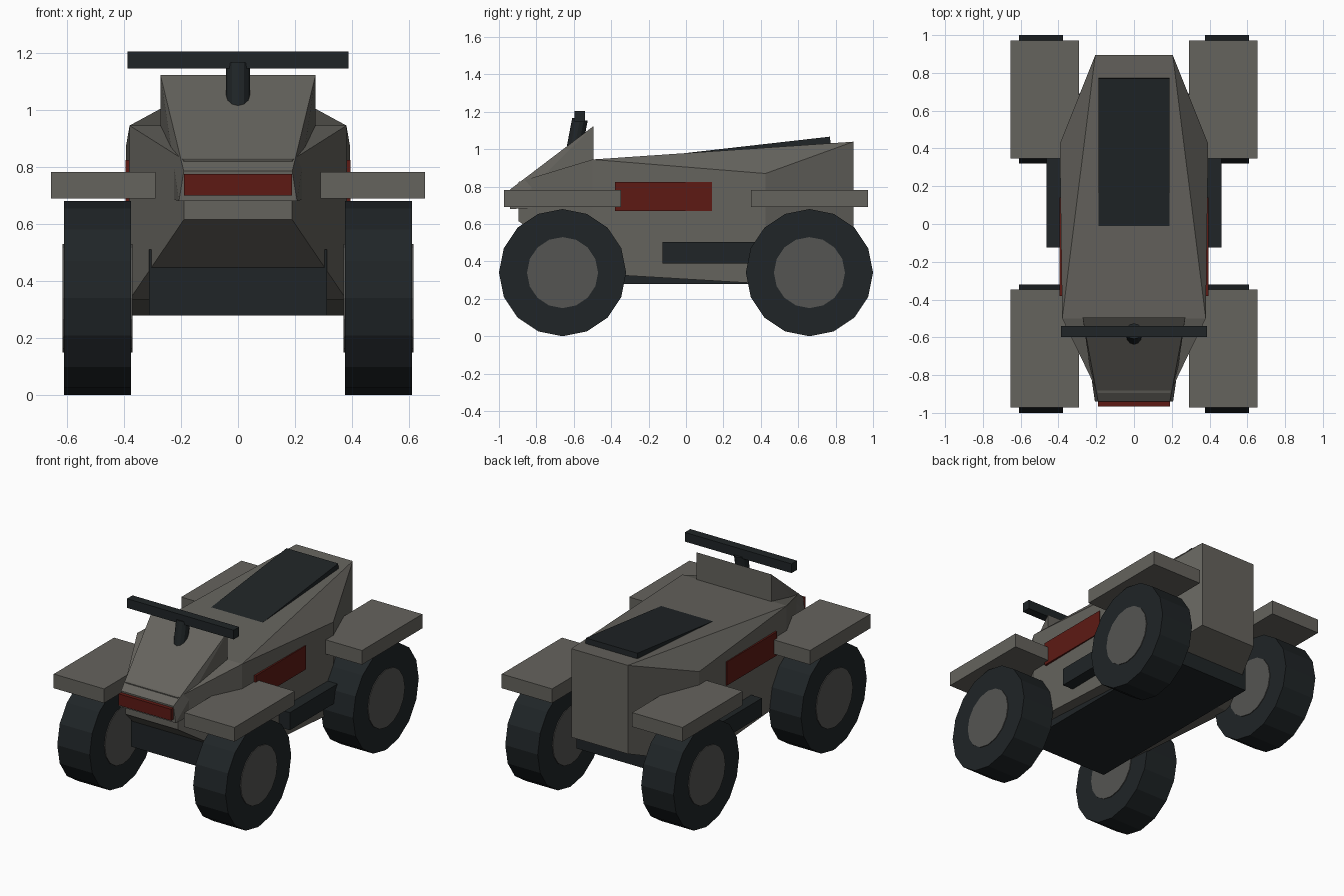
import bpy, bmesh
from math import pi, radians
from mathutils import Vector

if "Cube" in bpy.data.objects:
    bpy.data.objects.remove(bpy.data.objects["Cube"])


def material(name, rgb):
    m = bpy.data.materials.new(name)
    m.diffuse_color = (*rgb, 1)
    m.use_nodes = True
    m.node_tree.nodes["Principled BSDF"].inputs["Base Color"].default_value = m.diffuse_color
    return m


PAINT = material("grey_paint", (0.13, 0.125, 0.11))
DARK = material("dark_rubber", (0.014, 0.018, 0.02))
RED = material("red_trim", (0.11, 0.01, 0.007))
HUB = material("hub_grey", (0.09, 0.09, 0.085))


def finish(name, bm, mat):
    bmesh.ops.recalc_face_normals(bm, faces=bm.faces)
    me = bpy.data.meshes.new(name)
    bm.to_mesh(me)
    bm.free()
    me.materials.append(mat)
    ob = bpy.data.objects.new(name, me)
    bpy.context.collection.objects.link(ob)
    return ob


def hull(name, points, mat):
    """Faceted convex shell from right-side points, mirrored across x."""
    bm = bmesh.new()
    for x, y, z in points:
        bm.verts.new((x, y, z))
        bm.verts.new((-x, y, z))
    bmesh.ops.convex_hull(bm, input=bm.verts)
    bmesh.ops.dissolve_limit(bm, angle_limit=radians(1), verts=bm.verts, edges=bm.edges)
    return finish(name, bm, mat)


def box(name, x, y, z, mat):
    bm = bmesh.new()
    bmesh.ops.create_cube(bm, size=1)
    for v in bm.verts:
        v.co = Vector([(r[0] + r[1]) / 2 + c * (r[1] - r[0]) for r, c in zip((x, y, z), v.co)])
    return finish(name, bm, mat)


def cylinder(name, a, b, radius, sides, mat):
    a, b = Vector(a), Vector(b)
    bm = bmesh.new()
    bmesh.ops.create_cone(bm, cap_ends=True, segments=sides, radius1=radius,
                          radius2=radius, depth=(b - a).length)
    ob = finish(name, bm, mat)
    ob.location = (a + b) / 2
    ob.rotation_mode = 'QUATERNION'
    ob.rotation_quaternion = (b - a).to_track_quat('Z', 'Y')
    return ob


# Body shell: front, shoulder, hip and tail cross-sections
hull("body", [
    (0.19, -0.895, 0.615), (0.19, -0.895, 0.825),
    (0.38, -0.50, 0.335), (0.38, -0.50, 0.945),
    (0.393, 0.425, 0.28), (0.393, 0.425, 0.87),
    (0.205, 0.895, 0.46), (0.205, 0.895, 1.04)], PAINT)

# Wedge-shaped nose cowl
hull("nose_cowl", [
    (0.272, -0.495, 0.70), (0.272, -0.495, 1.123),
    (0.19, -0.94, 0.785), (0.207, -0.94, 0.68)], PAINT)

# Seat pad rising to the rear
hull("seat", [
    (0.187, -0.04, 0.93), (0.187, -0.04, 0.975),
    (0.187, 0.775, 1.0), (0.187, 0.77, 1.067)], DARK)

# Chassis slab, front light bar and handlebar
box("chassis", (-0.312, 0.312), (-0.66, 0.69), (0.28, 0.51), DARK)
box("front_light", (-0.19, 0.19), (-0.965, -0.92), (0.70, 0.775), RED)
box("handlebar", (-0.387, 0.387), (-0.597, -0.54), (1.145, 1.205), DARK)
cylinder("steering_stem", (0, -0.605, 0.96), (0, -0.567, 1.16), 0.042, 12, DARK)

# Parts repeated left and right, front and rear
for s, side in ((1, "right"), (-1, "left")):
    def span(a, b):
        return sorted((s * a, s * b))
    box(f"side_panel_{side}", span(0.34, 0.395), (-0.38, 0.14), (0.67, 0.825), RED)
    box(f"footrest_{side}", span(0.34, 0.463), (-0.125, 0.42), (0.39, 0.505), DARK)
    for e, end in ((-1, "front"), (1, "rear")):
        y = e * 0.66
        box(f"{end}_fender_{side}", span(0.29, 0.655), (y - 0.312, y + 0.312), (0.69, 0.783), PAINT)
        cylinder(f"{end}_tire_{side}", (s * 0.375, y, 0.34), (s * 0.61, y, 0.34), 0.34, 16, DARK)
        cylinder(f"{end}_hub_{side}", (s * 0.37, y, 0.34), (s * 0.615, y, 0.34), 0.19, 16, HUB)
